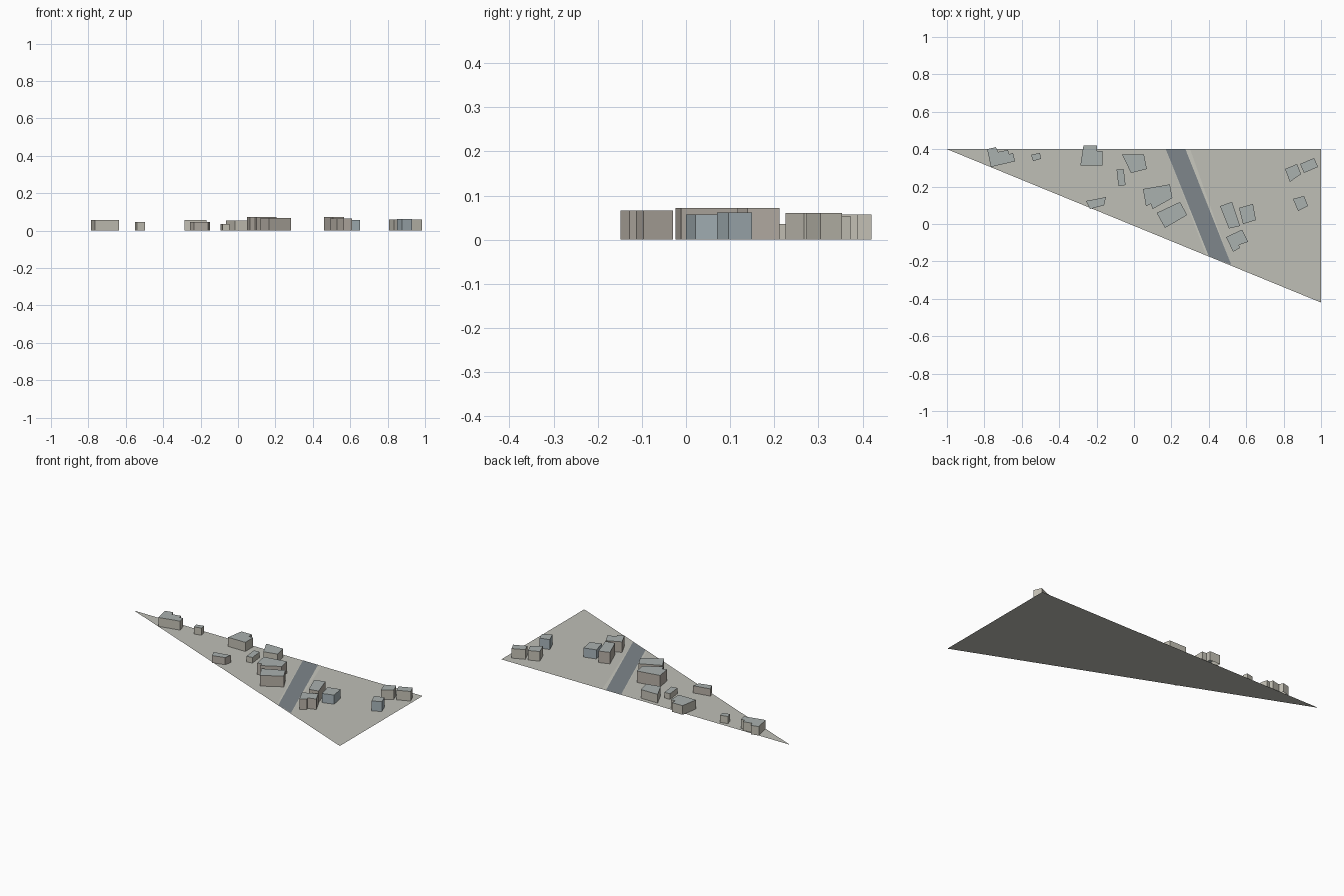
import bpy, bmesh

if "Cube" in bpy.data.objects:
    bpy.data.objects.remove(bpy.data.objects["Cube"])


def material(name, rgb):
    m = bpy.data.materials.new(name)
    m.diffuse_color = (*rgb, 1)
    m.use_nodes = True
    m.node_tree.nodes["Principled BSDF"].inputs["Base Color"].default_value = m.diffuse_color
    return m


GROUND = material("ground_grey", (0.52, 0.52, 0.47))
VERGE = material("verge_pale", (0.58, 0.58, 0.52))
ROAD = material("road_slate", (0.21, 0.24, 0.26))
ROOF = material("roof_grey", (0.40, 0.44, 0.43))
STONE = material("wall_stone", (0.47, 0.43, 0.38))
CREAM = material("wall_cream", (0.55, 0.53, 0.46))
BLUE = material("wall_blue", (0.38, 0.45, 0.48))


def finish(name, bm, mats):
    bm.normal_update()
    me = bpy.data.meshes.new(name)
    bm.to_mesh(me)
    bm.free()
    for m in mats:
        me.materials.append(m)
    bpy.context.collection.objects.link(bpy.data.objects.new(name, me))


def sheet(name, pts, z, mat):
    """Flat polygon facing up."""
    bm = bmesh.new()
    f = bm.faces.new([bm.verts.new((x, y, z)) for x, y in pts])
    f.normal_update()
    if f.normal.z < 0:
        f.normal_flip()
    finish(name, bm, [mat])


def block(name, pts, h, wall):
    """Footprint (listed clockwise) raised to a flat roof."""
    bm = bmesh.new()
    pts = pts[::-1]
    low = [bm.verts.new((x, y, 0)) for x, y in pts]
    top = [bm.verts.new((x, y, h)) for x, y in pts]
    n = len(pts)
    for i in range(n):
        j = (i + 1) % n
        bm.faces.new((low[i], low[j], top[j], top[i]))
    bm.faces.new(top).material_index = 1
    finish(name, bm, [wall, ROOF])


# Ground wedge, verge and road
sheet("ground", [(-1, 0.4), (1, 0.4), (1, -0.42)], 0, GROUND)
sheet("verge", [(0.17, 0.4), (0.30, 0.4), (0.519, -0.218), (0.385, -0.165)], 0.0006, VERGE)
sheet("road", [(0.17, 0.4), (0.275, 0.4), (0.52, -0.218), (0.40, -0.172)], 0.0012, ROAD)

# Buildings: footprint, height, wall colour
block("notched_house_west", [(-.785, .40), (-.738, .411), (-.727, .385), (-.674, .396), (-.668, .374),
      (-.647, .379), (-.636, .335), (-.765, .305)], .056, CREAM)
block("hut_west", [(-.55, .37), (-.503, .38), (-.497, .348), (-.54, .337)], .045, CREAM)
block("stepped_house_north", [(-.27, .42), (-.198, .42), (-.198, .39), (-.168, .39), (-.168, .312),
      (-.287, .312)], .057, CREAM)
block("low_house_south", [(-.257, .123), (-.15, .144), (-.16, .10), (-.235, .08)], .045, STONE)
block("shed_middle", [(-.093, .291), (-.055, .293), (-.045, .208), (-.083, .202)], .035, CREAM)
block("house_middle", [(-.064, .372), (.053, .372), (.069, .294), (-.016, .273)], .054, CREAM)
block("corner_house", [(.048, .187), (.192, .212), (.205, .139), (.10, .08), (.09, .107),
      (.064, .096)], .072, STONE)
block("long_house", [(.121, .059), (.246, .118), (.284, .048), (.166, -.021)], .067, STONE)
block("tall_house_east", [(.46, .096), (.524, .118), (.567, -.011), (.508, -.024)], .072, STONE)
block("blue_house_east", [(.561, .086), (.636, .107), (.652, .021), (.583, 0)], .057, BLUE)
block("stepped_house_east", [(.492, -.07), (.578, -.03), (.61, -.096), (.561, -.112), (.567, -.128),
      (.53, -.148)], .066, STONE)
block("blue_house_far", [(.85, .134), (.909, .15), (.931, .096), (.877, .07)], .062, BLUE)
block("house_far_left", [(.807, .294), (.872, .321), (.893, .267), (.834, .225)], .06, CREAM)
block("house_far_right", [(.888, .321), (.963, .353), (.984, .305), (.909, .273)], .06, CREAM)
